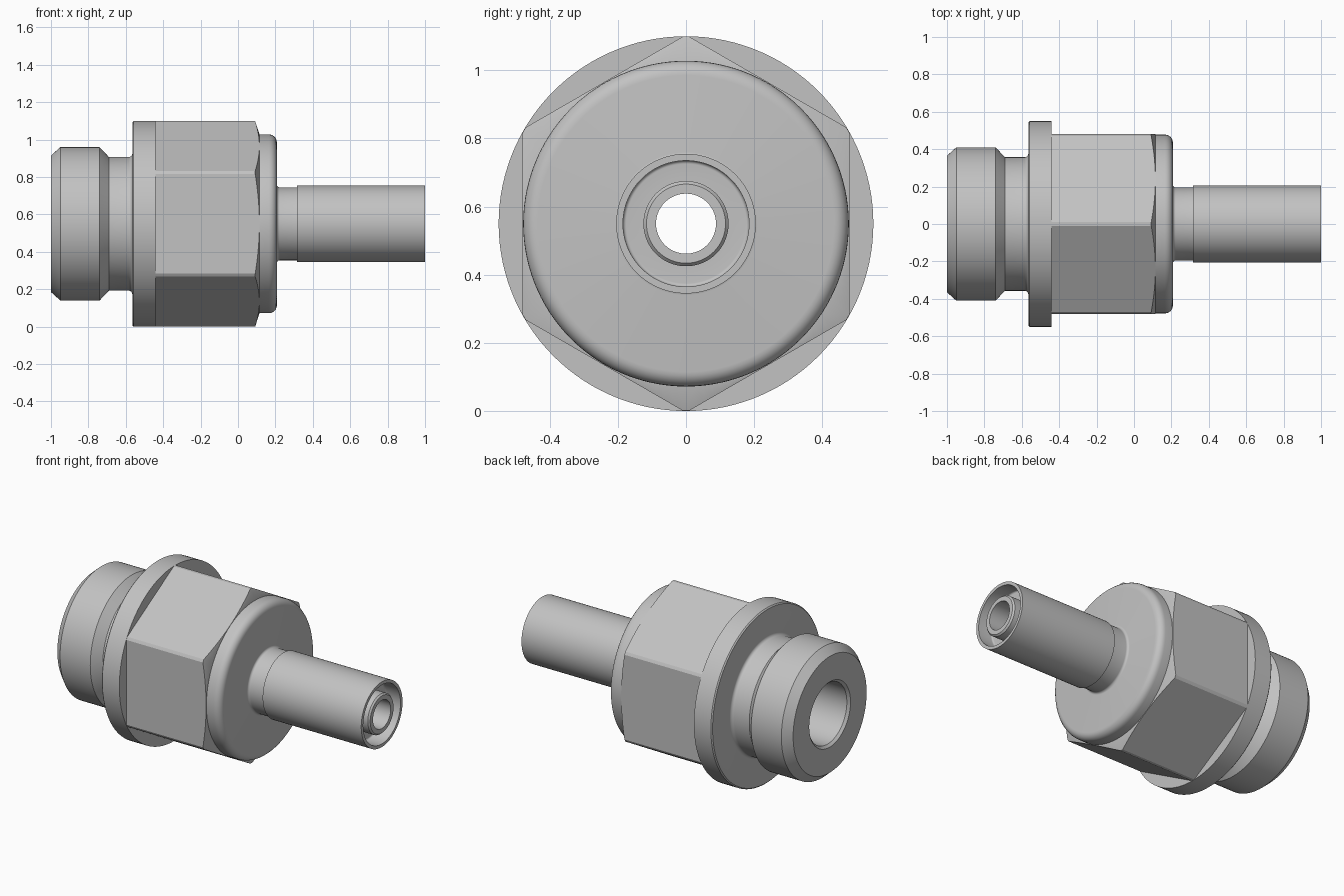
import bpy, bmesh, math
from mathutils import Matrix, Vector

old = bpy.data.objects.get("Cube")
if old:
    bpy.data.objects.remove(old, do_unlink=True)

AXIS_Z = 0.55
SEGMENTS = 120

steel = bpy.data.materials.new("steel_grey")
steel.use_nodes = True
COLOUR = (0.54, 0.54, 0.54, 1)
steel.diffuse_color = COLOUR
steel.node_tree.nodes["Principled BSDF"].inputs["Base Color"].default_value = COLOUR


def arc(cx, cr, radius, start, end, steps=6):
    """Profile points of a fillet, as (x, radius) pairs."""
    angles = [math.radians(start + (end - start) * i / steps) for i in range(steps + 1)]
    return [(cx + radius * math.cos(a), cr + radius * math.sin(a)) for a in angles]


def make_object(name, bm):
    bmesh.ops.recalc_face_normals(bm, faces=bm.faces)
    mesh = bpy.data.meshes.new(name)
    bm.to_mesh(mesh)
    bm.free()
    obj = bpy.data.objects.new(name, mesh)
    bpy.context.collection.objects.link(obj)
    mesh.materials.append(steel)
    obj.location.z = AXIS_Z
    return obj


def smooth(obj):
    obj.data.shade_smooth()
    obj.data.set_sharp_from_angle(angle=math.radians(20))


def lathe(name, profile):
    """Revolve a closed (x, radius) outline around the x axis."""
    bm = bmesh.new()
    rings = []
    for i in range(SEGMENTS):
        a = math.tau * i / SEGMENTS
        rings.append([bm.verts.new((x, r * math.cos(a), r * math.sin(a))) for x, r in profile])
    n = len(profile)
    for i in range(SEGMENTS):
        here, there = rings[i], rings[(i + 1) % SEGMENTS]
        for j in range(n):
            k = (j + 1) % n
            bm.faces.new((here[j], here[k], there[k], there[j]))
    return make_object(name, bm)


# Main body: chamfered collar, relief groove, flange, rounded shoulder, neck and stem
outline = [(-1, 0.365), (-0.95, 0.41), (-0.74, 0.41), (-0.69, 0.357)]
outline += arc(-0.585, 0.377, 0.02, 270, 360)
outline += [(-0.565, 0.543), (-0.558, 0.55), (-0.44, 0.55), (-0.44, 0.42), (0.1, 0.42), (0.1, 0.478)]
outline += arc(0.165, 0.435, 0.043, 90, 0)
outline += arc(0.223, 0.21, 0.015, 180, 270)
outline += [(0.315, 0.195), (0.315, 0.205), (1, 0.205)]
# Annular recess in the stem end, around the inner tube
outline += [(1, 0.185)]
outline += arc(0.91, 0.175, 0.01, 90, 180)
outline += [(0.9, 0.125), (0.99, 0.125), (1, 0.116), (1, 0.088)]
# Through bore, widening towards the collar
outline += [(-0.2, 0.088), (-0.2, 0.19), (-0.985, 0.19), (-1, 0.205)]
smooth(lathe("fitting_body", outline))

# Hexagon: a ring with a chamfered end, trimmed by a six-sided prism
hexagon = lathe("hex_nut", [(-0.44, 0.38), (-0.44, 0.549), (0.092, 0.549),
                            (0.115, 0.478), (0.115, 0.38)])
bm = bmesh.new()
bmesh.ops.create_cone(bm, cap_ends=True, segments=6, radius1=0.48 / math.cos(math.pi / 6),
                      radius2=0.48 / math.cos(math.pi / 6), depth=2)
# Turn the prism along x with one corner pointing straight up
bmesh.ops.transform(bm, matrix=Matrix.Rotation(math.pi / 2, 4, "Y"), verts=bm.verts)
top = max(bm.verts, key=lambda v: v.co.z).co
turn = math.pi / 2 - math.atan2(top.z, top.y)
bmesh.ops.transform(bm, matrix=Matrix.Rotation(turn, 4, "X"), verts=bm.verts)
prism = make_object("hex_cutter", bm)
prism.hide_render = True

trim = hexagon.modifiers.new("hex_trim", "BOOLEAN")
trim.operation = "INTERSECT"
trim.solver = "EXACT"
trim.object = prism
bpy.context.view_layer.update()
graph = bpy.context.evaluated_depsgraph_get()
trimmed = bpy.data.meshes.new_from_object(hexagon.evaluated_get(graph))
hexagon.modifiers.clear()
hexagon.data = trimmed
bpy.data.objects.remove(prism, do_unlink=True)
smooth(hexagon)
